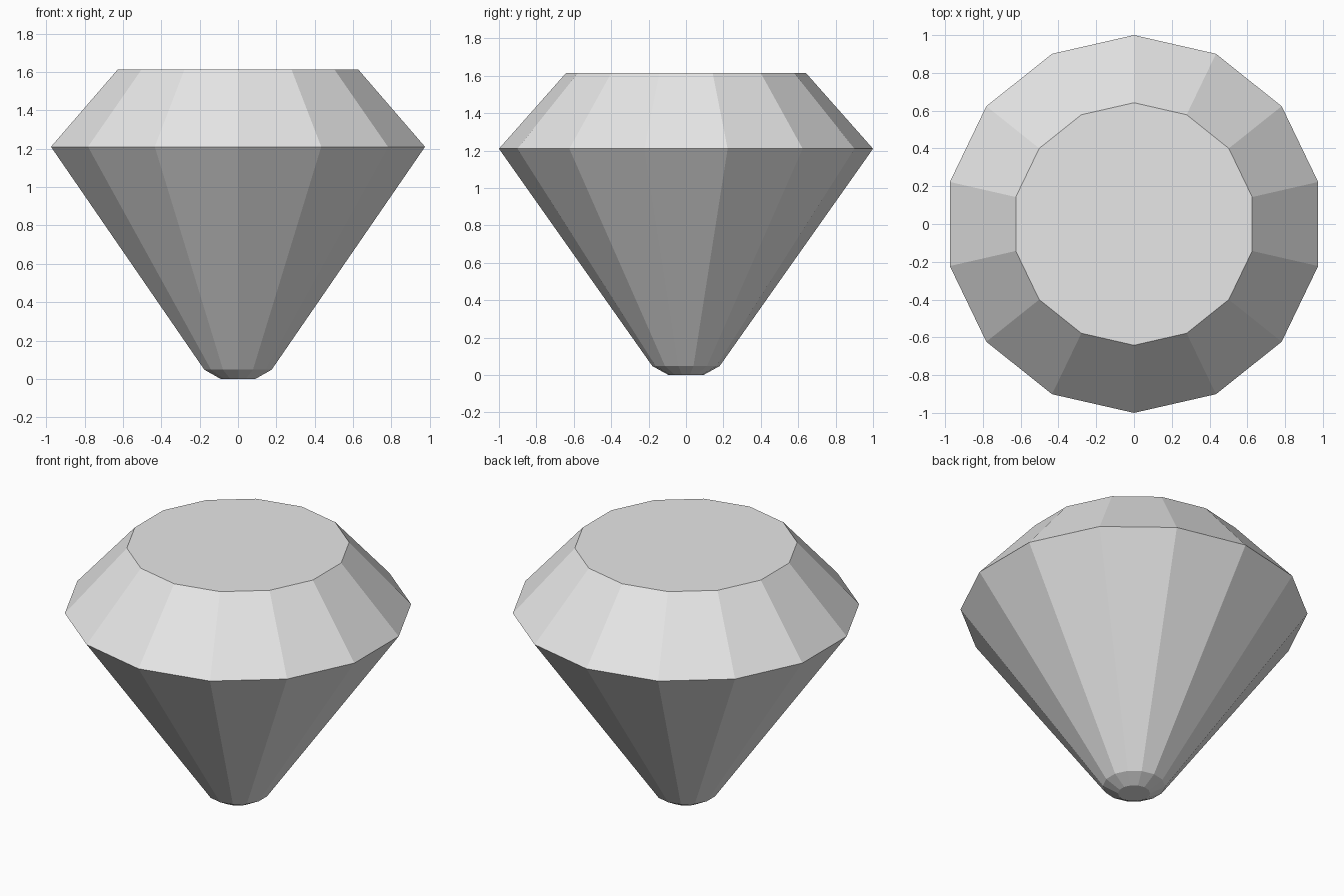
import bpy
import bmesh
from math import pi, sin, cos

default = bpy.data.objects.get("Cube")
if default:
    bpy.data.objects.remove(default, do_unlink=True)

SIDES = 14
# Radius and height of each ring: culet, culet edge, girdle, table
PROFILE = [(0.093, 0), (0.18, 0.048), (1, 1.21), (0.642, 1.614)]

# Plain grey stone
grey = bpy.data.materials.new("light_grey")
grey.use_nodes = True
colour = (0.8, 0.8, 0.8, 1)
grey.diffuse_color = colour
grey.node_tree.nodes["Principled BSDF"].inputs["Base Color"].default_value = colour

# Faceted gem: rings bridged by flat facets, one corner pointing along y
bm = bmesh.new()
rings = []
for radius, z in PROFILE:
    angles = [pi / 2 + 2 * pi * i / SIDES for i in range(SIDES)]
    rings.append([bm.verts.new((radius * cos(a), radius * sin(a), z)) for a in angles])

for low, high in zip(rings, rings[1:]):
    for i in range(SIDES):
        j = (i + 1) % SIDES
        bm.faces.new((low[i], low[j], high[j], high[i]))

# Flat culet below and table on top
bm.faces.new(reversed(rings[0]))
bm.faces.new(rings[-1])
bmesh.ops.recalc_face_normals(bm, faces=bm.faces)

mesh = bpy.data.meshes.new("gem")
bm.to_mesh(mesh)
bm.free()
mesh.materials.append(grey)
gem = bpy.data.objects.new("gem", mesh)
bpy.context.collection.objects.link(gem)
